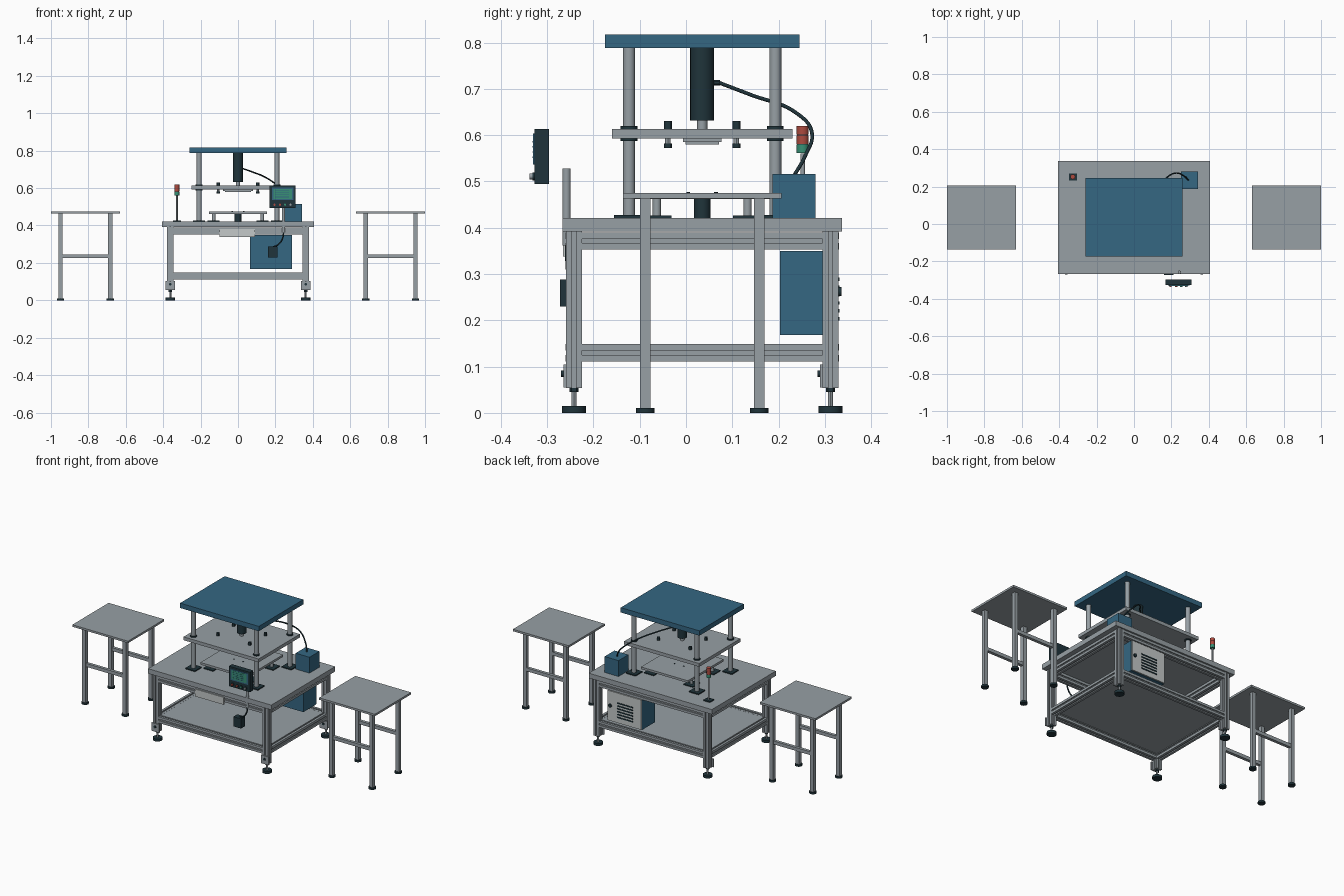
import bpy, bmesh
from mathutils import Vector

cube = bpy.data.objects.get("Cube")
if cube:
    bpy.data.objects.remove(cube, do_unlink=True)


def material(name, r, g, b):
    m = bpy.data.materials.new(name)
    m.use_nodes = True
    m.diffuse_color = (r, g, b, 1)
    m.node_tree.nodes["Principled BSDF"].inputs["Base Color"].default_value = (r, g, b, 1)
    return m


GREY = material("aluminium_grey", 0.31, 0.35, 0.375)
BLUE = material("machine_blue", 0.035, 0.135, 0.225)
DARK = material("dark_slate", 0.014, 0.034, 0.043)
RED = material("signal_red", 0.42, 0.07, 0.05)
GREEN = material("signal_green", 0.04, 0.28, 0.18)
PALE = material("pale_panel", 0.55, 0.58, 0.58)

CY = 0.035  # the machine's middle line in y


def finish(name, bm, mat):
    bmesh.ops.recalc_face_normals(bm, faces=bm.faces)
    me = bpy.data.meshes.new(name)
    bm.to_mesh(me)
    bm.free()
    me.materials.append(mat)
    ob = bpy.data.objects.new(name, me)
    bpy.context.collection.objects.link(ob)
    return ob


def box(name, xs, ys, zs, mat):
    bm = bmesh.new()
    bmesh.ops.create_cube(bm, size=1)
    for v in bm.verts:
        v.co = [lo + (c + 0.5) * (hi - lo) for c, (lo, hi) in zip(v.co, (xs, ys, zs))]
    return finish(name, bm, mat)


def block(name, x, y, half_x, half_y, zs, mat):
    return box(name, (x - half_x, x + half_x), (y - half_y, y + half_y), zs, mat)


def rod(name, start, end, r, mat, sides=24):
    a, b = Vector(start), Vector(end)
    bpy.ops.mesh.primitive_cylinder_add(vertices=sides, radius=r, depth=(b - a).length, location=(a + b) / 2)
    ob = bpy.context.object
    ob.name = name
    ob.rotation_euler = (b - a).to_track_quat('Z', 'Y').to_euler()
    ob.data.materials.append(mat)
    bpy.ops.object.shade_smooth_by_angle()
    return ob


def post(name, x, y, z0, z1, r, mat, sides=24):
    return rod(name, (x, y, z0), (x, y, z1), r, mat, sides)


def slotted_bar(name, start, end, size, mat=GREY):
    """Square bar with a slot along each side."""
    a, b = Vector(start), Vector(end)
    h, slot, depth = size / 2, size * 0.12, size * 0.17
    side = [(-h, -h), (-slot, -h), (-slot, depth - h), (slot, depth - h), (slot, -h)]
    ring = []
    for _ in range(4):
        ring += side
        side = [(-v, u) for u, v in side]
    rot = (b - a).to_track_quat('Z', 'Y')
    bm = bmesh.new()
    face = bm.faces.new([bm.verts.new(a + rot @ Vector((u, v, 0))) for u, v in ring])
    out = bmesh.ops.extrude_face_region(bm, geom=[face])["geom"]
    bmesh.ops.translate(bm, vec=b - a, verts=[e for e in out if isinstance(e, bmesh.types.BMVert)])
    return finish(name, bm, mat)


def cable(name, points, r):
    cu = bpy.data.curves.new(name, 'CURVE')
    cu.dimensions = '3D'
    cu.bevel_depth = r
    cu.bevel_resolution = 3
    sp = cu.splines.new('BEZIER')
    sp.bezier_points.add(len(points) - 1)
    for bp, p in zip(sp.bezier_points, points):
        bp.co = p
        bp.handle_left_type = bp.handle_right_type = 'AUTO'
    cu.materials.append(DARK)
    ob = bpy.data.objects.new(name, cu)
    bpy.context.collection.objects.link(ob)


CORNERS = [(sx, sy) for sx in (-1, 1) for sy in (-1, 1)]

# Two side tables
for s in (-1, 1):
    tx = s * 0.816
    block("side_table_top", tx, CY, 0.184, 0.171, (0.463, 0.475), GREY)
    for sx, sy in CORNERS:
        x, y = tx + sx * 0.133, CY + sy * 0.123
        block("side_table_leg", x, y, 0.0115, 0.0115, (0.008, 0.463), GREY)
        post("side_table_foot", x, y, 0, 0.011, 0.02, DARK)
    for sy in (-1, 1):
        y = CY + sy * 0.123
        box("side_table_crossbar", (tx - 0.122, tx + 0.122), (y - 0.009, y + 0.009), (0.226, 0.246), GREY)

# Main bench: top, shelf, frame
block("bench_top", 0, CY, 0.407, 0.302, (0.392, 0.421), GREY)
block("bench_shelf", 0, CY, 0.35, 0.265, (0.138, 0.148), GREY)
LX, LY, BAR = 0.362, 0.277, 0.035
for sx, sy in CORNERS:
    x, y = sx * LX, CY + sy * LY
    slotted_bar("bench_leg", (x, y, 0.054), (x, y, 0.392), BAR)
    post("foot_pad", x, y, 0, 0.015, 0.026, DARK)
    post("foot_stem", x, y, 0.015, 0.056, 0.0055, GREY, 12)
    post("foot_nut", x, y, 0.045, 0.054, 0.010, DARK, 6)
    block("foot_bracket", x, y - 0.0195, 0.026, 0.003, (0.055, 0.104), GREY)
    rod("bracket_bolt", (x, y - 0.021, 0.085), (x, y - 0.028, 0.085), 0.007, DARK, 12)
for z in (0.13, 0.371):
    for s in (-1, 1):
        y, x = CY + s * LY, s * LX
        slotted_bar("long_rail", (-LX + BAR / 2, y, z), (LX - BAR / 2, y, z), 0.037)
        slotted_bar("short_rail", (x, CY - LY + BAR / 2, z), (x, CY + LY - BAR / 2, z), 0.037)
box("front_name_panel", (-0.098, 0.092), (-0.266, -0.26), (0.338, 0.382), PALE)

# Press columns and crown
block("press_crown", 0, CY, 0.26, 0.21, (0.788, 0.817), BLUE)
block("moving_platen", 0, CY, 0.248, 0.195, (0.593, 0.613), GREY)
for sx, sy in CORNERS:
    x, y = sx * 0.208, CY + sy * 0.158
    post("press_column", x, y, 0.421, 0.79, 0.013, GREY)
    block("column_base", x, y, 0.032, 0.032, (0.421, 0.427), DARK)
    post("platen_bushing", x, y, 0.587, 0.62, 0.018, DARK)
    # Guide pins through the platen
    gx, gy = sx * 0.105, CY + sy * 0.074
    post("guide_pin", gx, gy, 0.58, 0.62, 0.006, GREY, 12)
    post("guide_pin_head", gx, gy, 0.613, 0.63, 0.009, DARK, 12)
    post("guide_pin_tip", gx, gy, 0.572, 0.582, 0.009, DARK, 12)
    # Lower bed supports
    bx, by = sx * 0.13, CY + sy * 0.098
    post("bed_post", bx, by, 0.421, 0.464, 0.009, GREY)
    block("bed_post_base", bx, by, 0.032, 0.032, (0.421, 0.426), DARK)
    post("bed_bolt", sx * 0.03, CY + sy * 0.03, 0.475, 0.477, 0.004, DARK, 10)
block("press_bed", 0, CY, 0.155, 0.169, (0.462, 0.475), GREY)
post("bed_cylinder", 0, CY, 0.421, 0.462, 0.018, DARK)

# Ram
post("ram_cylinder", 0, CY, 0.632, 0.788, 0.026, DARK)
post("ram_rod", 0, CY, 0.61, 0.635, 0.011, GREY)
block("ram_plate", 0, CY, 0.08, 0.042, (0.585, 0.593), GREY)
block("ram_pad", 0, CY, 0.07, 0.036, (0.58, 0.585), GREY)

# Pump box with hose
rod("hose_fitting", (0, CY + 0.02, 0.713), (0, CY + 0.038, 0.713), 0.006, DARK, 12)
cable("hydraulic_hose", [(0, 0.072, 0.713), (0.075, 0.14, 0.687), (0.16, 0.235, 0.65),
                         (0.22, 0.272, 0.605), (0.27, 0.255, 0.55), (0.29, 0.235, 0.515)], 0.004)
box("pump_box", (0.25, 0.342), (0.187, 0.28), (0.421, 0.516), BLUE)

# Signal tower
TX, TY = -0.327, 0.252
block("tower_base", TX, TY, 0.021, 0.019, (0.421, 0.428), DARK)
post("tower_pole", TX, TY, 0.428, 0.56, 0.005, GREY, 12)
for i, mat in enumerate((GREEN, RED, RED)):
    z = 0.561 + i * 0.02
    post("tower_lamp", TX, TY, z, z + 0.0185, 0.013, mat)
    if i:
        post("tower_lamp_ring", TX, TY, z - 0.0015, z, 0.012, DARK)

# Control panel facing the front
box("panel_housing", (0.168, 0.308), (-0.327, -0.296), (0.494, 0.613), DARK)
box("screen_frame", (0.182, 0.296), (-0.330, -0.326), (0.536, 0.603), BLUE)
box("screen", (0.19, 0.288), (-0.331, -0.329), (0.543, 0.596), GREEN)
for i in range(4):
    z = 0.551 + i * 0.011
    box("screen_line", (0.198, 0.272), (-0.332, -0.3305), (z, z + 0.003), BLUE)
for x, mat in ((0.195, RED), (0.225, RED), (0.252, GREEN), (0.28, GREY)):
    rod("button_collar", (x, -0.326, 0.511), (x, -0.332, 0.511), 0.0085, DARK, 16)
    rod("button", (x, -0.331, 0.511), (x, -0.338, 0.511), 0.0065, mat, 16)
post("panel_pole", 0.243, -0.258, 0.362, 0.528, 0.009, GREY, 16)
box("foot_switch_box", (0.16, 0.21), (-0.272, -0.235), (0.23, 0.288), DARK)
cable("switch_cable", [(0.243, -0.258, 0.363), (0.238, -0.257, 0.33), (0.215, -0.255, 0.298),
                       (0.187, -0.254, 0.285)], 0.004)

# Electrical cabinet with a vented rear door
box("cabinet", (0.064, 0.29), (0.203, 0.322), (0.168, 0.35), BLUE)
box("cabinet_door", (0.066, 0.288), (0.322, 0.329), (0.17, 0.348), PALE)
for i in range(6):
    z = 0.2 + i * 0.017
    box("door_vent", (0.12, 0.225), (0.327, 0.332), (z, z + 0.007), DARK)
rod("door_knob", (0.27, 0.328, 0.262), (0.27, 0.336, 0.262), 0.01, DARK, 16)
